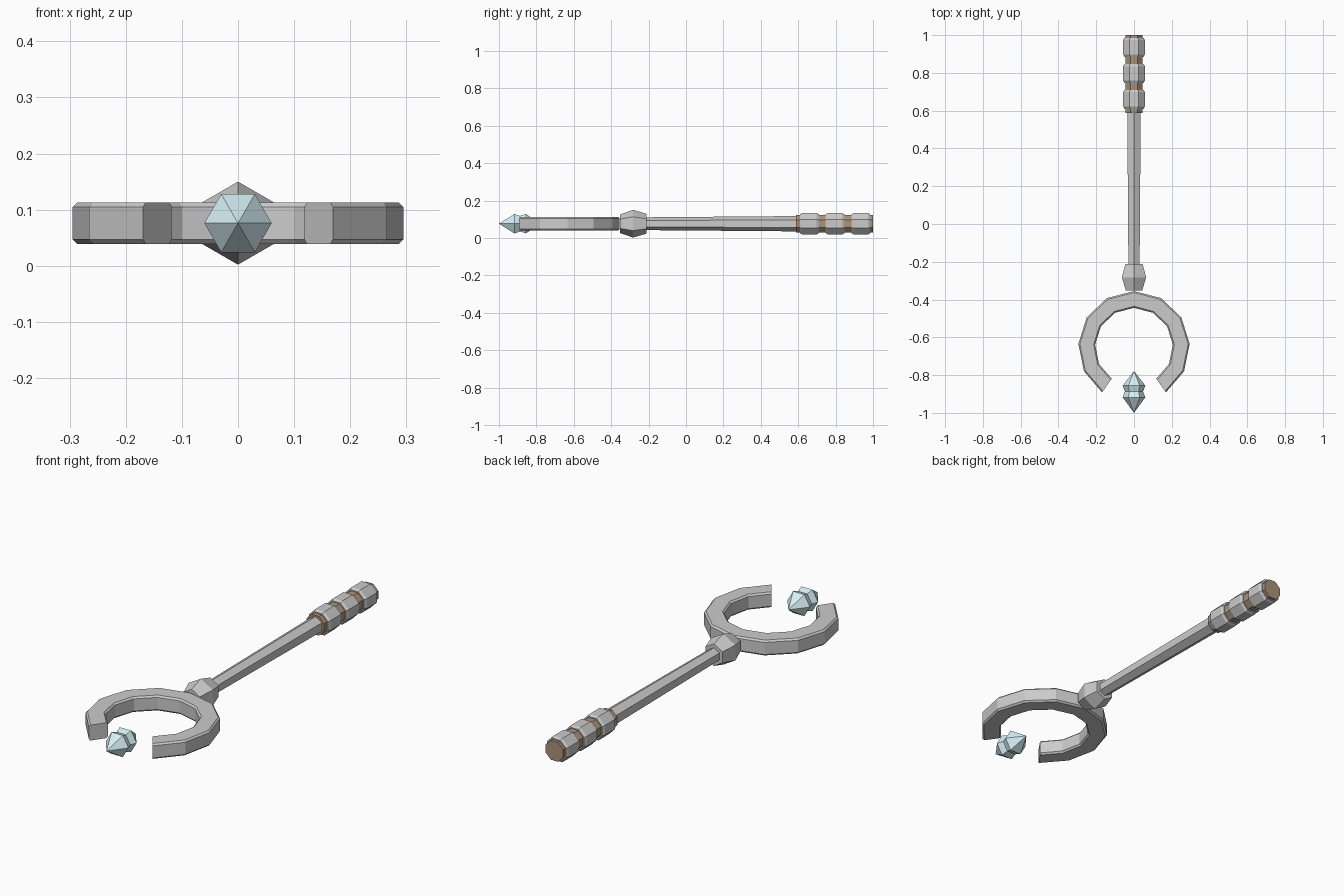
import bpy, bmesh
from math import sin, cos, pi, radians

if "Cube" in bpy.data.objects:
    bpy.data.objects.remove(bpy.data.objects["Cube"])

Z = 0.076  # height of the long axis


def material(name, color):
    m = bpy.data.materials.new(name)
    m.diffuse_color = color
    m.use_nodes = True
    m.node_tree.nodes["Principled BSDF"].inputs["Base Color"].default_value = m.diffuse_color
    return m


def build(name, rings, mat=None, capped=True):
    """Skin a list of rings (lists of points; one point makes a tip)."""
    bm = bmesh.new()
    loops = [[bm.verts.new(p) for p in ring] for ring in rings]
    for a, b in zip(loops, loops[1:]):
        n = max(len(a), len(b))
        for i in range(n):
            j = (i + 1) % n
            quad = [a[i % len(a)], a[j % len(a)], b[j % len(b)], b[i % len(b)]]
            bm.faces.new(list(dict.fromkeys(quad)))
    for end in (loops[0], loops[-1]):
        if capped and len(end) > 2:
            bm.faces.new(end)
    bmesh.ops.recalc_face_normals(bm, faces=bm.faces)
    me = bpy.data.meshes.new(name)
    bm.to_mesh(me)
    bm.free()
    ob = bpy.data.objects.new(name, me)
    bpy.context.collection.objects.link(ob)
    if mat:
        me.materials.append(mat)
    return ob


def lathe(name, profile, sides, phase, mat=None):
    """Faceted turning along y from (y, radius) pairs."""
    rings = []
    for y, r in profile:
        n = sides if r > 0 else 1
        rings.append([(r * cos(phase + 2 * pi * i / sides), y,
                       Z + r * sin(phase + 2 * pi * i / sides)) for i in range(n)])
    return build(name, rings, mat)


brown = material("leather", (0.40, 0.29, 0.19, 1))
blue = material("crystal", (0.68, 0.87, 0.93, 1))

# Shaft and collar knob, hexagons with a corner on top
lathe("shaft", [(-0.25, 0.034), (0.60, 0.041)], 6, pi / 2)
lathe("knob", [(-0.352, 0.050), (-0.283, 0.074), (-0.212, 0.053)], 6, pi / 2)

# Octagonal grip with three bevelled bands
lathe("grip", [(0.588, 0.050), (1.0, 0.050)], 8, pi / 8, brown)
for k, y in enumerate((0.66, 0.797, 0.935)):
    lathe(f"grip_band_{k + 1}",
          [(y - 0.05, 0.055), (y - 0.038, 0.062), (y + 0.038, 0.062), (y + 0.05, 0.055)],
          8, pi / 8)

# Open ring head: chamfered section swept through 290 degrees
hw, hh, c = 0.0445, 0.037, 0.008
section = [(hw, -hh + c), (hw, hh - c), (hw - c, hh), (-hw + c, hh),
           (-hw, hh - c), (-hw, -hh + c), (-hw + c, -hh), (hw - c, -hh)]
arc = []
for i in range(11):
    a = radians(-145 + 29 * i)
    arc.append([((0.2505 + u) * sin(a), -0.65 + (0.2505 + u) * cos(a), Z + v)
                for u, v in section])
build("open_ring", arc)

# Floating crystal with a pinched waist
lathe("crystal", [(-1.0, 0), (-0.918, 0.06), (-0.887, 0.048), (-0.856, 0.06), (-0.778, 0)],
      6, 0, blue)
